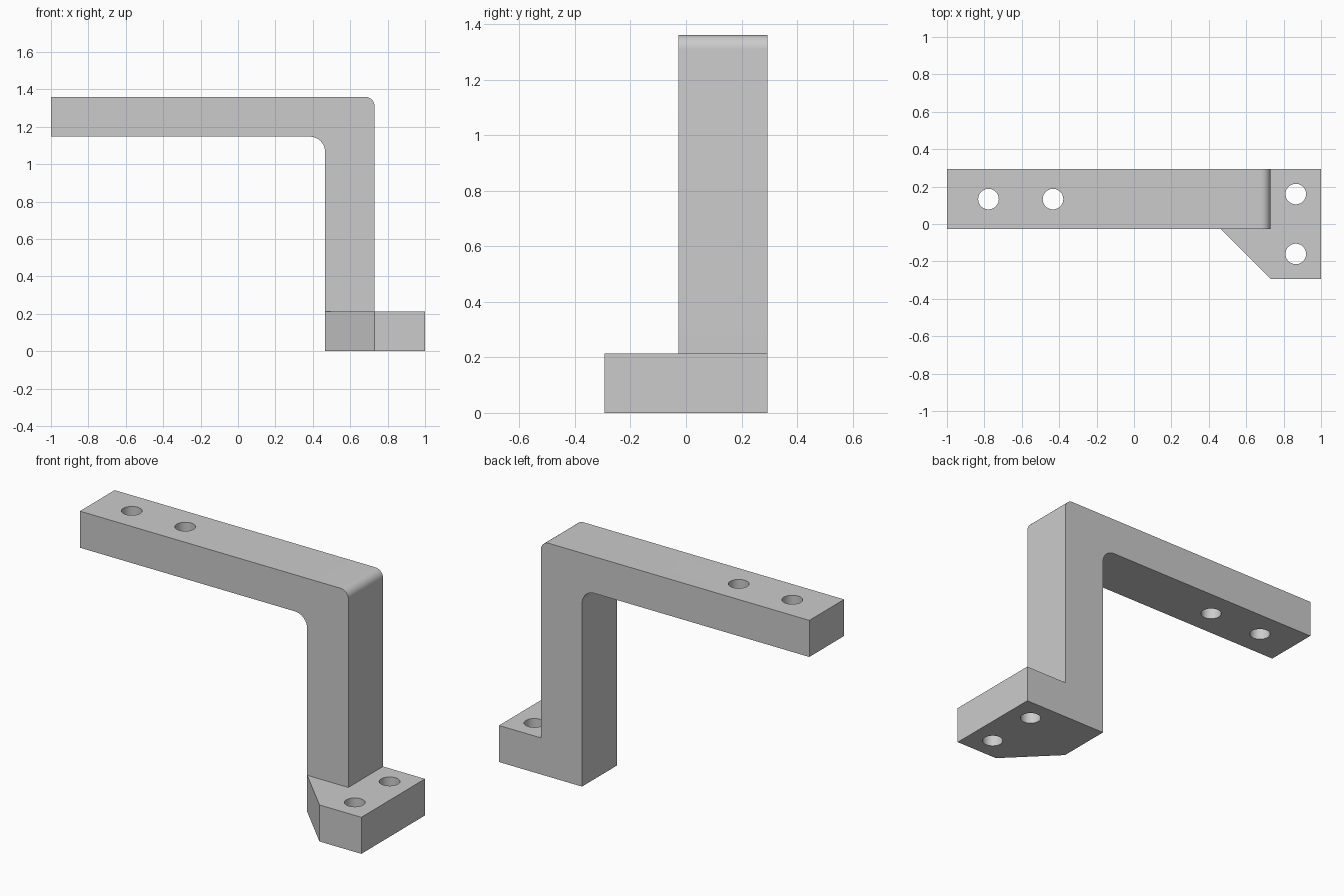
import bpy, bmesh
from math import cos, sin, pi, radians
from mathutils import Vector

old = bpy.data.objects.get("Cube")
if old:
    bpy.data.objects.remove(old, do_unlink=True)

gray = bpy.data.materials.new("plain gray")
gray.use_nodes = True
COLOR = (0.6, 0.6, 0.6, 1)
gray.diffuse_color = COLOR
gray.node_tree.nodes["Principled BSDF"].inputs["Base Color"].default_value = COLOR

# Main dimensions
LEFT, RIGHT = -1.0, 1.0
POST_IN, POST_OUT = 0.465, 0.73
TOP, THICK = 1.36, 0.213
BACK, FRONT, ARM_FRONT = 0.293, -0.293, -0.027
HOLE_R = 0.055


def prism(name, points, direction):
    """Extrude a closed outline along a direction."""
    bm = bmesh.new()
    face = bm.faces.new([bm.verts.new(p) for p in points])
    out = bmesh.ops.extrude_face_region(bm, geom=[face])
    verts = [g for g in out["geom"] if isinstance(g, bmesh.types.BMVert)]
    bmesh.ops.translate(bm, vec=Vector(direction), verts=verts)
    bmesh.ops.recalc_face_normals(bm, faces=bm.faces)
    mesh = bpy.data.meshes.new(name)
    bm.to_mesh(mesh)
    bm.free()
    mesh.materials.append(gray)
    obj = bpy.data.objects.new(name, mesh)
    bpy.context.scene.collection.objects.link(obj)
    return obj


def corner(cx, cz, radius, start, end, steps=12):
    """Rounded corner points in the x-z profile."""
    angles = [radians(start + (end - start) * i / steps) for i in range(steps + 1)]
    return [(cx + radius * cos(a), cz + radius * sin(a)) for a in angles]


def combine(target, tool, operation):
    mod = target.modifiers.new(tool.name, "BOOLEAN")
    mod.operation, mod.solver, mod.object = operation, "EXACT", tool
    bpy.context.view_layer.objects.active = target
    bpy.ops.object.modifier_apply(modifier=mod.name)
    bpy.data.objects.remove(tool, do_unlink=True)


# Arm, post and rear half of the foot as one side profile
r_in, r_out = 0.08, 0.05
profile = [(LEFT, TOP), (LEFT, TOP - THICK)]
profile += corner(POST_IN - r_in, TOP - THICK - r_in, r_in, 90, 0)
profile += [(POST_IN, 0), (RIGHT, 0), (RIGHT, THICK), (POST_OUT, THICK)]
profile += corner(POST_OUT - r_out, TOP - r_out, r_out, 0, 90)
bracket = prism("bracket", [(x, ARM_FRONT, z) for x, z in profile],
                (0, BACK - ARM_FRONT, 0))

# Front half of the foot with its slanted corner
foot = [(POST_IN, ARM_FRONT), (POST_OUT, FRONT), (RIGHT, FRONT), (RIGHT, ARM_FRONT)]
combine(bracket, prism("foot_front", [(x, y, 0) for x, y in foot], (0, 0, THICK)), "UNION")

# Screw holes through the arm and the foot
arm_y, foot_x, foot_y = (BACK + ARM_FRONT) / 2, 0.865, 0.16
holes = [(-0.778, arm_y, TOP - THICK), (-0.433, arm_y, TOP - THICK),
         (foot_x, foot_y, 0), (foot_x, -foot_y, 0)]
for i, (x, y, z) in enumerate(holes):
    ring = [(x + HOLE_R * cos(2 * pi * k / 48), y + HOLE_R * sin(2 * pi * k / 48), z - 0.05)
            for k in range(48)]
    cutter = prism(f"hole_cutter_{i}", ring, (0, 0, THICK + 0.1))
    cutter.hide_render = True
    combine(bracket, cutter, "DIFFERENCE")

# Smooth the fillets and holes, keep the edges crisp
bpy.ops.object.select_all(action="DESELECT")
bracket.select_set(True)
bpy.context.view_layer.objects.active = bracket
bpy.ops.object.shade_smooth_by_angle(angle=radians(30))
